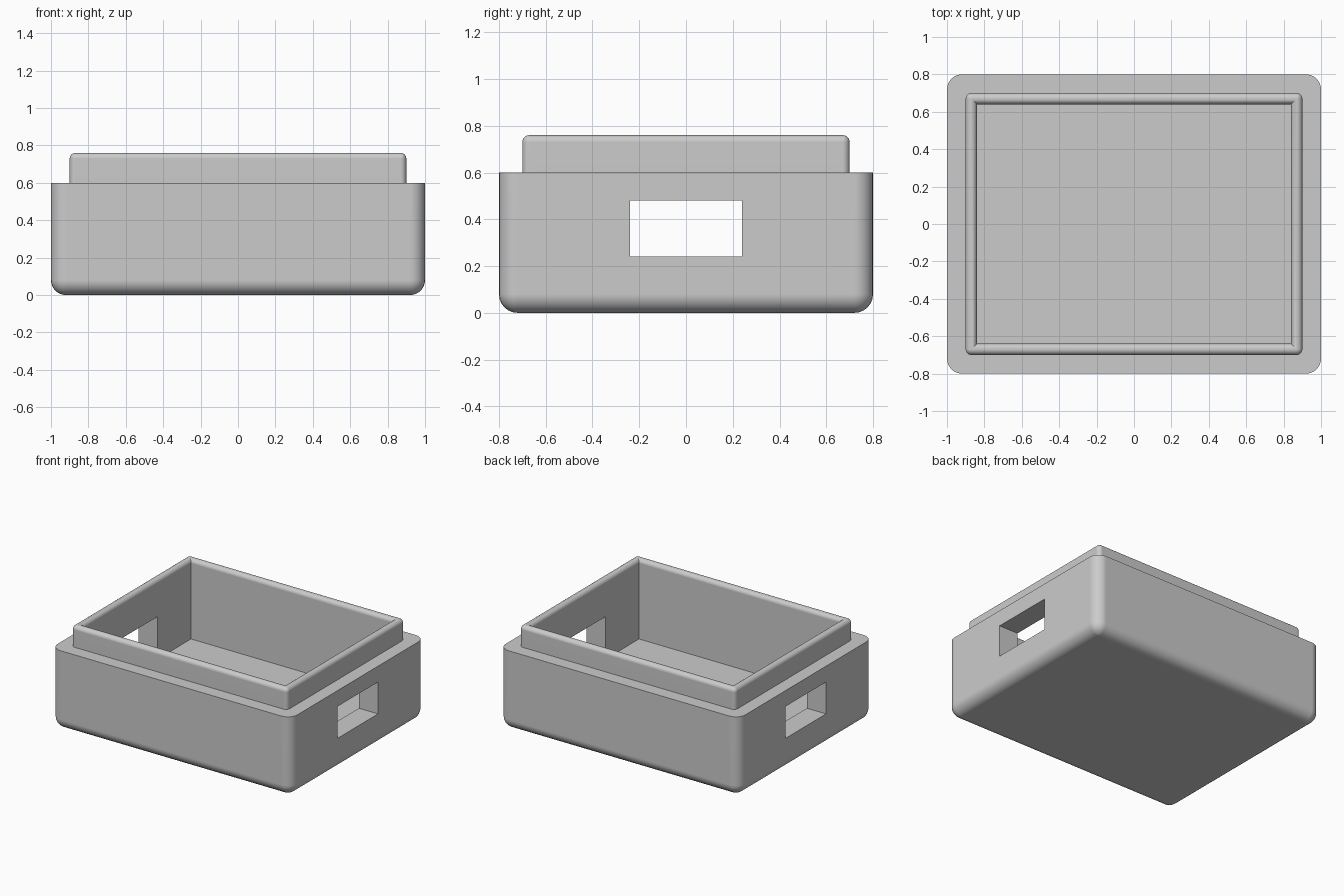
import bpy, bmesh, math

if "Cube" in bpy.data.objects:
    bpy.data.objects.remove(bpy.data.objects["Cube"])

SEG = 6  # segments per rounded edge


def rounded_rect(hx, hy, r):
    """Rounded rectangle points, counter-clockwise."""
    pts = []
    for i, (sx, sy) in enumerate(((1, 1), (-1, 1), (-1, -1), (1, -1))):
        for k in range(SEG + 1):
            a = math.pi / 2 * (i + k / SEG)
            pts.append((sx * (hx - r) + r * math.cos(a),
                        sy * (hy - r) + r * math.sin(a)))
    return pts


def arc(k):
    a = math.pi / 2 * k / SEG
    return math.sin(a), math.cos(a)


# Section rings, from the underside up and down into the cavity: half x, half y, corner radius, z
B, R, W = 0.08, 0.03, 0.06
rings = []
for k in range(SEG + 1):  # rounded bottom edge
    s, c = arc(k)
    rings.append((1 - B + B * s, 0.8 - B + B * s, B * s, B - B * c))
rings += [(1, 0.8, B, 0.6), (0.9, 0.7, R, 0.6)]  # ledge
for k in range(SEG + 1):  # rim, outer rounded edge
    s, c = arc(k)
    rings.append((0.9 - R + R * c, 0.7 - R + R * c, R * c, 0.76 - R + R * s))
for k in range(1, SEG + 1):  # rim, inner rounded edge with mitred corners
    s, c = arc(k)
    rings.append((0.9 - W + R - R * s, 0.7 - W + R - R * s, 0, 0.76 - R + R * c))
rings.append((0.84, 0.64, 0, 0.16))  # cavity floor

bm = bmesh.new()
loops = [[bm.verts.new((x, y, z)) for x, y in rounded_rect(hx, hy, r)]
         for hx, hy, r, z in rings]
n = len(loops[0])
for a, b in zip(loops, loops[1:]):
    for i in range(n):
        j = (i + 1) % n
        bm.faces.new((a[i], a[j], b[j], b[i]))
bm.faces.new(loops[0][::-1])
bm.faces.new(loops[-1])
bmesh.ops.remove_doubles(bm, verts=bm.verts, dist=1e-5)
bmesh.ops.recalc_face_normals(bm, faces=bm.faces)
mesh = bpy.data.meshes.new("case_base")
bm.to_mesh(mesh)
bm.free()
case = bpy.data.objects.new("case_base", mesh)
bpy.context.collection.objects.link(case)

gray = bpy.data.materials.new("gray")
gray.diffuse_color = (0.6, 0.6, 0.6, 1)
gray.use_nodes = True
gray.node_tree.nodes["Principled BSDF"].inputs["Base Color"].default_value = gray.diffuse_color
mesh.materials.append(gray)

# Port openings through both end walls
bpy.ops.mesh.primitive_cube_add(size=1, location=(0, 0, 0.36))
cutter = bpy.context.object
cutter.name = "port_cutter"
cutter.scale = (2.4, 0.48, 0.24)
cutter.hide_render = True
cut = case.modifiers.new("ports", "BOOLEAN")
cut.object = cutter
cut.operation = "DIFFERENCE"
cut.solver = "EXACT"

bpy.ops.object.select_all(action="DESELECT")
case.select_set(True)
bpy.context.view_layer.objects.active = case
bpy.ops.object.modifier_apply(modifier="ports")
bpy.data.objects.remove(cutter)
bpy.ops.object.shade_smooth_by_angle(angle=math.radians(30))
normals = case.modifiers.new("flat_walls", "WEIGHTED_NORMAL")
normals.keep_sharp = True
